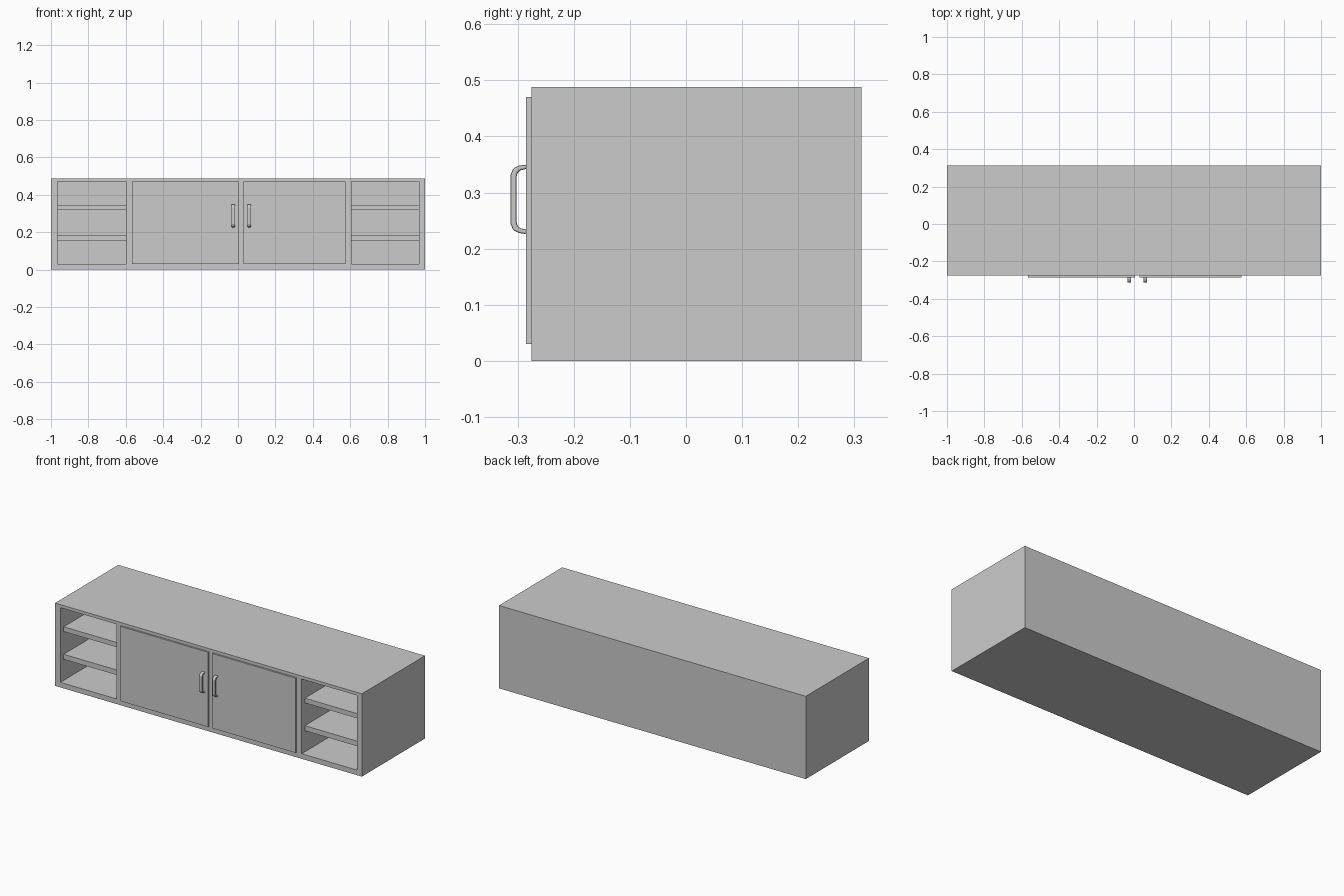
import bpy
import bmesh

old = bpy.data.objects.get("Cube")
if old:
    bpy.data.objects.remove(old, do_unlink=True)

grey = bpy.data.materials.new("plain grey")
grey.use_nodes = True
COLOUR = (0.6, 0.6, 0.6, 1)
grey.diffuse_color = COLOUR
grey.node_tree.nodes["Principled BSDF"].inputs["Base Color"].default_value = COLOUR

FRONT, BACK, TOP = -0.275, 0.313, 0.488
BASE, CEILING = 0.03, 0.47          # opening heights
REAR = BACK - 0.03                  # inner face of the back panel


def finish(name, bm):
    bmesh.ops.recalc_face_normals(bm, faces=bm.faces)
    mesh = bpy.data.meshes.new(name)
    bm.to_mesh(mesh)
    bm.free()
    mesh.materials.append(grey)
    obj = bpy.data.objects.new(name, mesh)
    bpy.context.collection.objects.link(obj)
    return obj


def box(name, x, y, z):
    bm = bmesh.new()
    bmesh.ops.create_cube(bm, size=1)
    for v in bm.verts:
        v.co = [r[0] if c < 0 else r[1] for c, r in zip(v.co, (x, y, z))]
    return finish(name, bm)


def handle(name, x, width=0.02):
    # Bracket profile in (y, z), extruded across its width
    outer = [(-0.284, 0.35), (-0.298, 0.348), (-0.308, 0.343), (-0.313, 0.331)]
    inner = [(-0.302, 0.328), (-0.300, 0.336), (-0.294, 0.340), (-0.284, 0.342)]
    middle = 0.288

    def flip(points):
        return [(y, 2 * middle - z) for y, z in reversed(points)]

    bm = bmesh.new()
    ring = outer + flip(outer) + flip(inner) + inner
    face = bm.faces.new([bm.verts.new((x - width / 2, y, z)) for y, z in ring])
    side = bmesh.ops.extrude_face_region(bm, geom=[face])["geom"]
    bmesh.ops.translate(bm, vec=(width, 0, 0),
                        verts=[g for g in side if isinstance(g, bmesh.types.BMVert)])
    obj = finish(name, bm)
    bevel = obj.modifiers.new("soft edges", "BEVEL")
    bevel.width = 0.003
    bevel.segments = 2


# Cabinet body, with an open shelf bay hollowed out at each end
body = box("cabinet_body", (-1, 1), (FRONT, BACK), (0, TOP))
bays = {"right": (-0.965, -0.6), "left": (0.608, 0.968)}
for side, span in bays.items():
    cutter = box(side + "_bay_cutter", span, (FRONT - 0.1, REAR), (BASE, CEILING))
    cutter.hide_render = True
    cutter.hide_viewport = True
    cut = body.modifiers.new(side + " bay", "BOOLEAN")
    cut.object = cutter
    cut.operation = "DIFFERENCE"
    cut.solver = "EXACT"
    for level, height in (("lower", (0.154, 0.184)), ("upper", (0.318, 0.346))):
        box(f"{side}_{level}_shelf", span, (FRONT + 0.03, REAR), height)

# Sliding front doors, standing slightly proud of the body
box("right_door", (-0.567, 0.005), (FRONT - 0.01, FRONT), (BASE, CEILING))
box("left_door", (0.03, 0.575), (FRONT - 0.01, FRONT), (BASE, CEILING))
handle("right_handle", -0.025)
handle("left_handle", 0.06)
